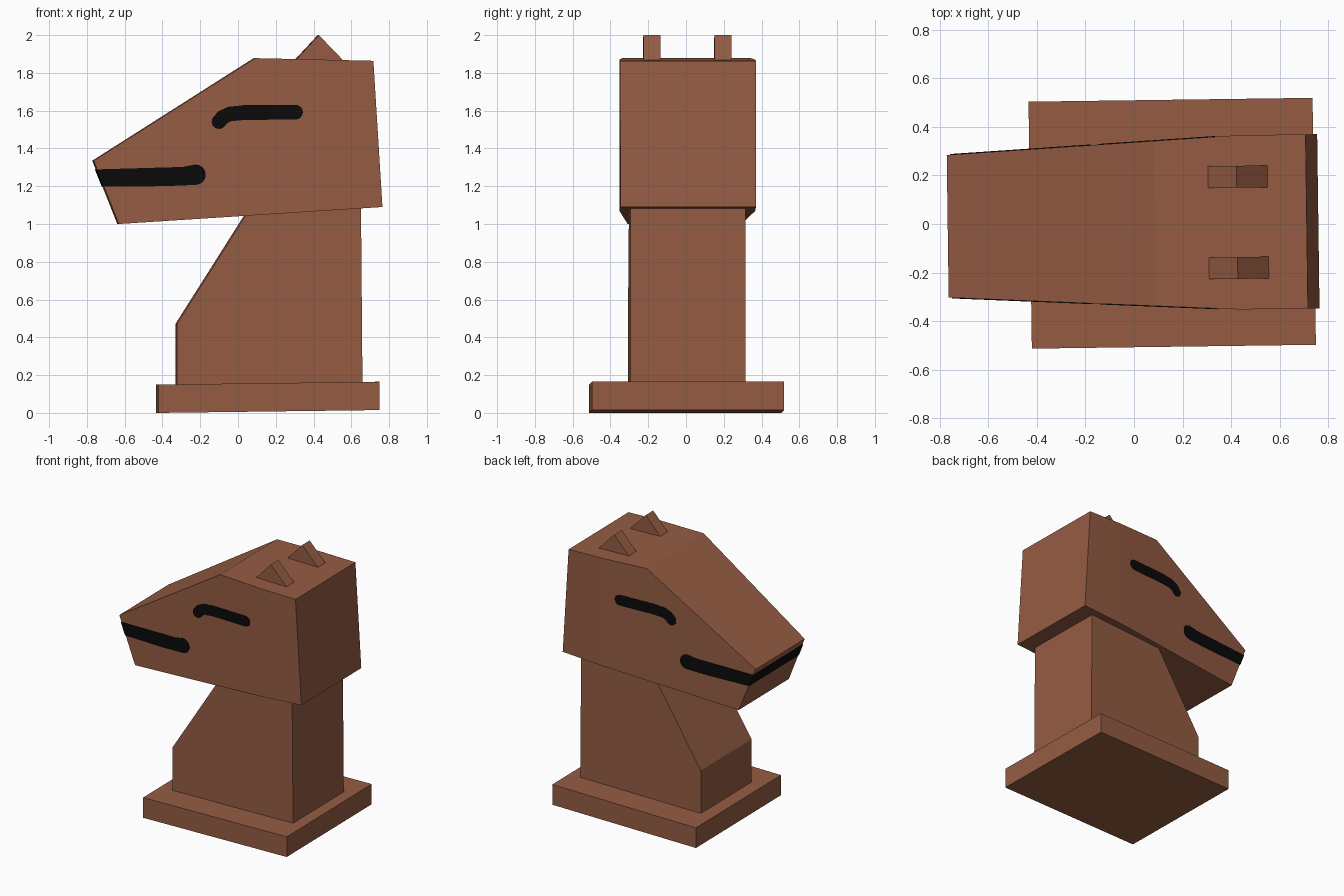
import bpy, bmesh, math
from mathutils import Matrix, Vector

if "Cube" in bpy.data.objects:
    bpy.data.objects.remove(bpy.data.objects["Cube"])

TURN = Matrix.Translation((0, 0.001, 0)) @ Matrix.Rotation(0.0135, 4, 'Z')
KINK = 0.43  # where the head stops widening


def material(name, col):
    m = bpy.data.materials.new(name)
    m.diffuse_color = (*col, 1)
    m.use_nodes = True
    m.node_tree.nodes["Principled BSDF"].inputs["Base Color"].default_value = m.diffuse_color
    return m


brown = material("chestnut brown", (0.30, 0.108, 0.057))
black = material("black", (0.003, 0.003, 0.003))


def head_half(x):
    t = min(1, (x + 0.768) / (KINK + 0.768))
    return 0.294 + 0.065 * t


def prism(name, outline, y_lo, y_hi, mat, cut=None):
    """Extrude an XZ outline between two y functions of x."""
    bm = bmesh.new()
    lo = [bm.verts.new((x, 0, z)) for x, z in outline]
    hi = [bm.verts.new((x, 1, z)) for x, z in outline]
    bm.faces.new(lo)
    bm.faces.new(hi[::-1])
    n = len(outline)
    for i in range(n):
        j = (i + 1) % n
        bm.faces.new((lo[i], hi[i], hi[j], lo[j]))
    if cut is not None:
        bmesh.ops.bisect_plane(bm, geom=bm.verts[:] + bm.edges[:] + bm.faces[:],
                               plane_co=(cut, 0, 0), plane_no=(1, 0, 0))
    for v in bm.verts:
        v.co.y = y_hi(v.co.x) if v.co.y > 0.5 else y_lo(v.co.x)
    bmesh.ops.recalc_face_normals(bm, faces=bm.faces[:])
    bm.transform(TURN)
    me = bpy.data.meshes.new(name)
    bm.to_mesh(me)
    bm.free()
    me.materials.append(mat)
    ob = bpy.data.objects.new(name, me)
    bpy.context.collection.objects.link(ob)
    return ob


def block(name, outline, half, mid=0):
    return prism(name, outline, lambda x: mid - half, lambda x: mid + half, brown)


def arc(cx, cz, r, a0, a1, n=8):
    return [(cx + r * math.cos(math.radians(a0 + (a1 - a0) * i / n)),
             cz + r * math.sin(math.radians(a0 + (a1 - a0) * i / n))) for i in range(n + 1)]


def stroke(path, r):
    """Outline of a thick line with round ends."""
    p = [Vector(q) for q in path]

    def normal(i):
        d = (p[min(i + 1, len(p) - 1)] - p[max(i - 1, 0)]).normalized()
        return Vector((-d.y, d.x)) * r
    top = [tuple(p[i] + normal(i)) for i in range(len(p))]
    low = [tuple(p[i] - normal(i)) for i in range(len(p))]
    a = math.degrees(math.atan2(*(p[-1] - p[-2]).yx))
    b = math.degrees(math.atan2(*(p[1] - p[0]).yx))
    end = arc(*p[-1], r, a + 90, a - 90)[1:-1]
    start = arc(*p[0], r, b - 90, b - 270)[1:-1]
    return top + end + low[::-1] + start


# Base slab and neck
block("base", [(-0.428, 0), (0.743, 0.015), (0.743, 0.165), (-0.428, 0.15)], 0.509)
block("neck", [(-0.328, 0.14), (-0.328, 0.47), (0.052, 1.07), (0.647, 1.10), (0.655, 0.15)], 0.304)

# Head, widening from the snout to the back
prism("head", [(-0.768, 1.335), (0.087, 1.878), (0.712, 1.864), (0.76, 1.09), (-0.635, 1.0)],
      lambda x: -head_half(x), head_half, brown, cut=KINK)

# Ears
for side, label in ((1, "left"), (-1, "right")):
    block("ear_" + label, [(0.295, 1.86), (0.425, 2.0), (0.565, 1.855)], 0.045, side * 0.188)

# Painted eyes and mouth, as thin plates on both cheeks
def snout_x(z):
    return -0.768 + 0.133 * (1.335 - z) / 0.335


eye = stroke([(-0.105, 1.542), (-0.085, 1.565), (-0.05, 1.582), (0.03, 1.59), (0.30, 1.592)], 0.039)
mouth = ([(snout_x(1.199), 1.199), (snout_x(1.289), 1.289), (-0.30, 1.302)]
         + arc(-0.229, 1.261, 0.054, 110, -90, 10) + [(-0.40, 1.200)])
for side, label in ((1, "left"), (-1, "right")):
    for part, shape in (("eye", eye), ("mouth", mouth)):
        prism(part + "_" + label, shape, lambda x: side * (head_half(x) - 0.002),
              lambda x: side * (head_half(x) + 0.003), black)

# Mouth line across the front of the snout
front = [(snout_x(z) + d, z) for z, d in ((1.199, 0.002), (1.289, 0.002), (1.289, -0.004), (1.199, -0.004))]
prism("mouth_front", front, lambda x: -head_half(x) - 0.003, lambda x: head_half(x) + 0.003, black)
